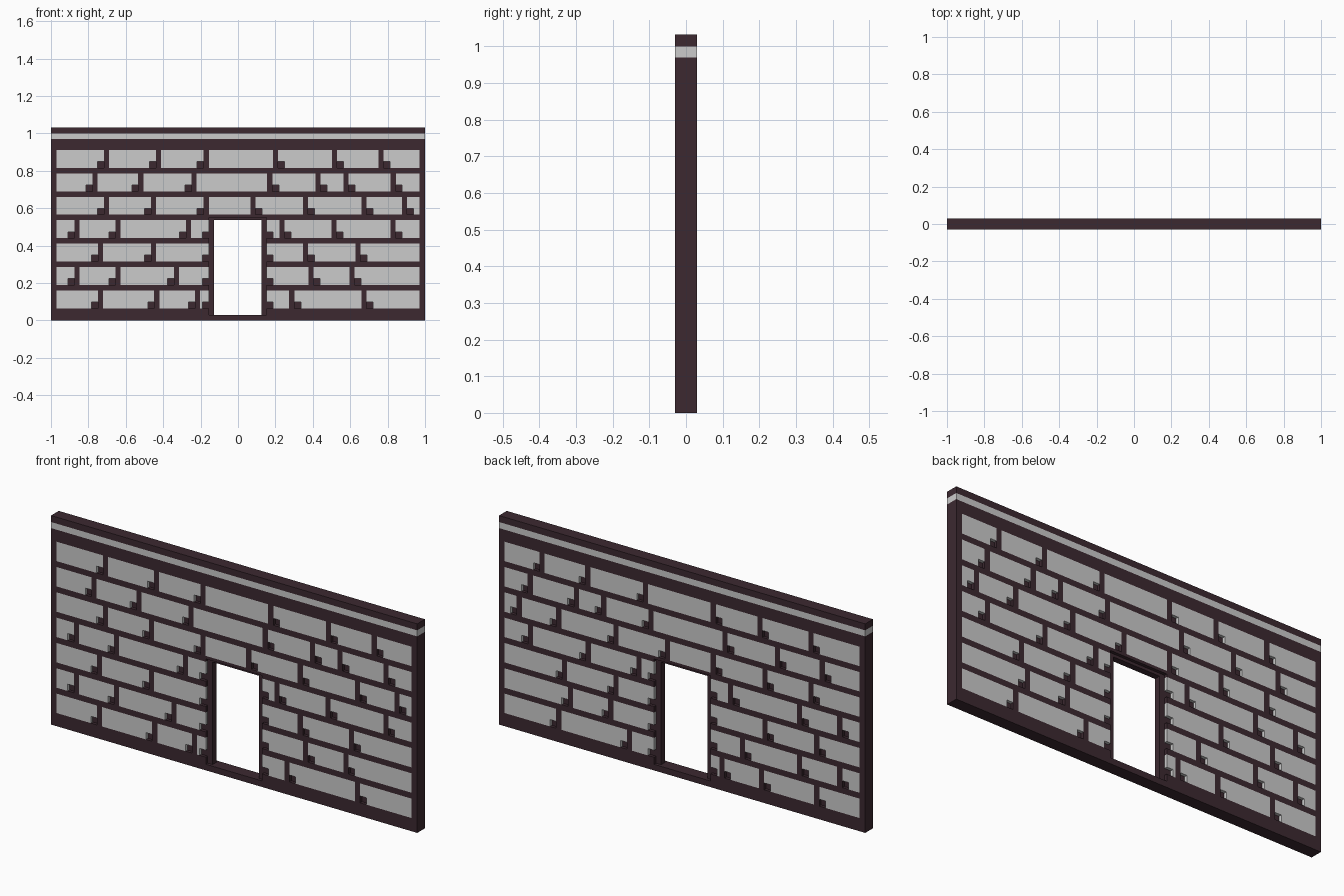
import bpy, bmesh

if "Cube" in bpy.data.objects:
    bpy.data.objects.remove(bpy.data.objects["Cube"])

HALF = 0.03          # half thickness of the wall
CORE = 0.015         # half thickness of the recessed core / door frame
ROW0, PITCH, BRICK_H = 0.065, 0.125, 0.096
JOINT, NOTCH = 0.028, 0.034
IN_L, IN_R = -0.97, 0.97            # inside of the wall border
FR_L, FR_R = -0.155, 0.153          # outside of the door frame
OP_L, OP_R, OP_B, OP_T = -0.128, 0.125, 0.03, 0.536

dark = bpy.data.materials.new("dark_mortar")
dark.diffuse_color = (0.045, 0.022, 0.03, 1)
dark.use_nodes = True
dark.node_tree.nodes["Principled BSDF"].inputs["Base Color"].default_value = dark.diffuse_color


def prism(bm, pts, h):
    """Extrude an x-z outline through the wall from -h to h."""
    f = bm.faces.new([bm.verts.new((x, -h, z)) for x, z in pts])
    ext = bmesh.ops.extrude_face_region(bm, geom=[f])
    for v in ext["geom"]:
        if isinstance(v, bmesh.types.BMVert):
            v.co.y = h


def box(bm, x0, x1, z0, z1, h=HALF):
    prism(bm, [(x0, z0), (x1, z0), (x1, z1), (x0, z1)], h)


def brick(bm, x0, x1, z0):
    """Brick with a notch in the lower corner facing the doorway."""
    z1, n = z0 + BRICK_H, NOTCH
    if x1 < 0:
        pts = [(x0, z0), (x1 - n, z0), (x1 - n, z0 + n), (x1, z0 + n), (x1, z1), (x0, z1)]
    elif x0 > 0:
        pts = [(x0 + n, z0), (x1, z0), (x1, z1), (x0, z1), (x0, z0 + n), (x0 + n, z0 + n)]
    else:
        pts = [(x0, z0), (x1, z0), (x1, z1), (x0, z1)]
    prism(bm, pts, HALF)


def finish(bm, name, mat=None):
    bmesh.ops.recalc_face_normals(bm, faces=bm.faces)
    me = bpy.data.meshes.new(name)
    bm.to_mesh(me)
    bm.free()
    ob = bpy.data.objects.new(name, me)
    bpy.context.collection.objects.link(ob)
    if mat:
        me.materials.append(mat)


# joint centres of each course, bottom to top
courses = [
    [-0.735, -0.434, -0.217, 0.288, 0.674],
    [-0.861, -0.642, -0.329, 0.39, 0.61],
    [-0.735, -0.452, 0.361, 0.642],
    [-0.861, -0.642, -0.265, 0.235, 0.513, 0.829],
    [-0.703, -0.452, -0.17, 0.08, 0.361, 0.674, 0.89],
    [-0.765, -0.52, -0.235, 0.17, 0.428, 0.578, 0.83],
    [-0.703, -0.425, -0.17, 0.2, 0.516, 0.765],
]

# bricks and upright mortar joints
uprights = bmesh.new()
for i, joints in enumerate(courses):
    z = ROW0 + i * PITCH
    spans = [(IN_L, FR_L), (FR_R, IN_R)] if i < 4 else [(IN_L, IN_R)]
    bm = bmesh.new()
    for a, b in spans:
        start = a
        for j in [j for j in joints if a < j < b]:
            brick(bm, start, j - JOINT / 2, z)
            box(uprights, j - JOINT / 2, j + JOINT / 2, z, z + BRICK_H)
            start = j + JOINT / 2
        brick(bm, start, b, z)
    finish(bm, f"brick_course_{i + 1}")
    for x0, x1 in ((-1, IN_L), (IN_R, 1)):      # wall ends
        box(uprights, x0, x1, z, z + BRICK_H)
finish(uprights, "upright_mortar", dark)

# level mortar beds, interrupted by the doorway
beds = bmesh.new()
box(beds, -1, 1, 0, OP_B)
for i in range(8):
    z0 = ROW0 + (i - 1) * PITCH + BRICK_H if i else OP_B
    z1 = ROW0 + i * PITCH if i < 7 else 0.97
    if i < 4:
        box(beds, -1, FR_L, z0, z1)
        box(beds, FR_R, 1, z0, z1)
    elif i == 4:
        box(beds, -1, FR_L, z0, z1)
        box(beds, FR_R, 1, z0, z1)
        box(beds, FR_L, FR_R, 0.55, z1)
    else:
        box(beds, -1, 1, z0, z1)
finish(beds, "mortar_beds", dark)

# recessed core, seen in the notches and as the door frame
core = bmesh.new()
box(core, -0.99, OP_L, 0.02, 0.95, CORE)
box(core, OP_R, 0.99, 0.02, 0.95, CORE)
box(core, OP_L, OP_R, OP_T, 0.95, CORE)
finish(core, "core_and_door_frame", dark)

# pale band and dark coping along the top
bm = bmesh.new()
box(bm, -1, 1, 0.97, 1.0)
finish(bm, "top_band")
bm = bmesh.new()
box(bm, -1, 1, 1.0, 1.032)
finish(bm, "coping", dark)
